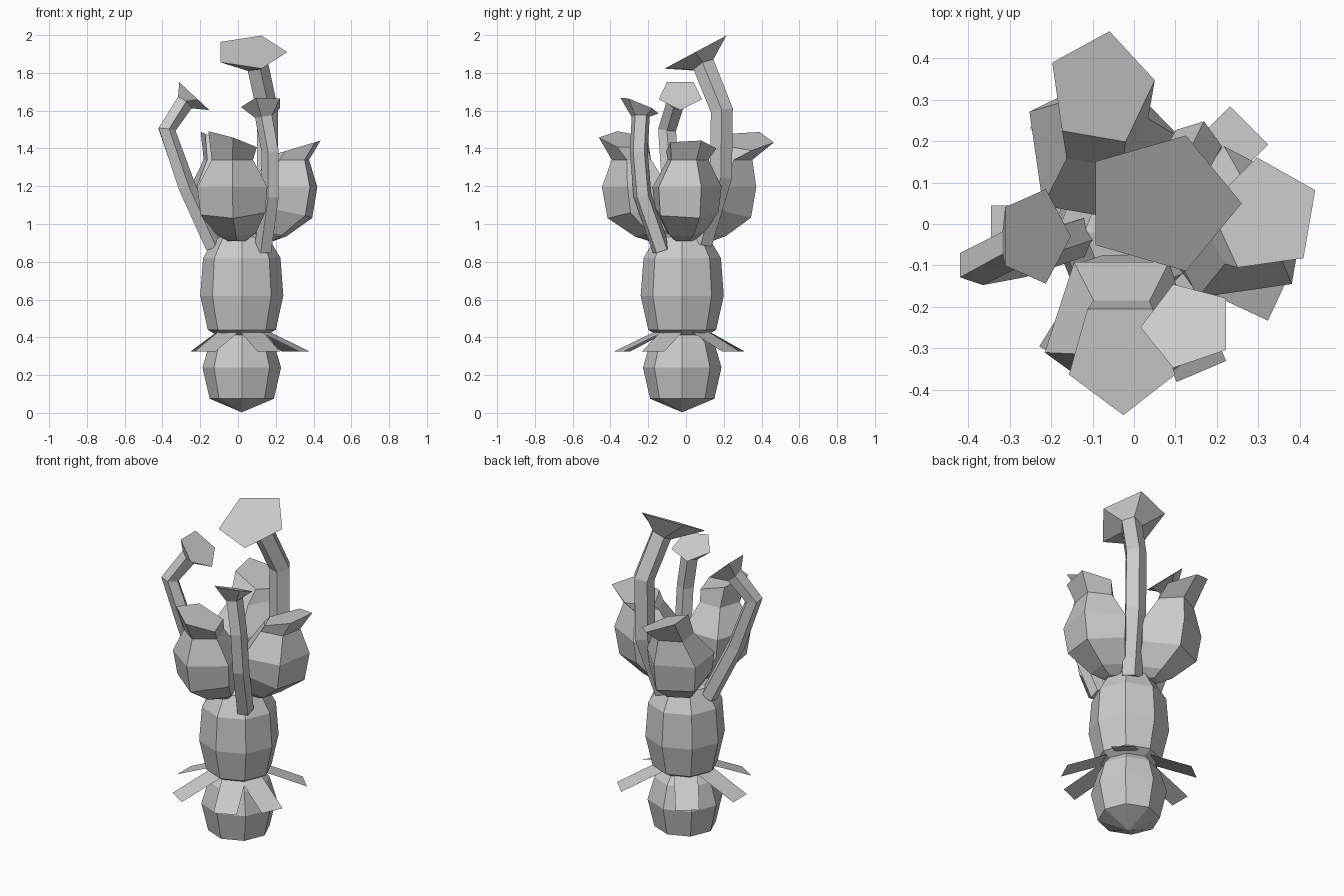
import bpy, bmesh, math
from mathutils import Vector

cube = bpy.data.objects.get("Cube")
if cube:
    bpy.data.objects.remove(cube, do_unlink=True)

grey = bpy.data.materials.new("stone_grey")
grey.use_nodes = True
COLOUR = (0.6, 0.6, 0.6, 1)
grey.diffuse_color = COLOUR
grey.node_tree.nodes["Principled BSDF"].inputs["Base Color"].default_value = COLOUR


def finish(name, bm):
    mesh = bpy.data.meshes.new(name)
    bm.to_mesh(mesh)
    bm.free()
    mesh.materials.append(grey)
    obj = bpy.data.objects.new(name, mesh)
    bpy.context.collection.objects.link(obj)
    return obj


def loft(name, rings, sides, ref):
    """Skin a closed tube through rings of (centre, normal, radius)."""
    bm = bmesh.new()
    loops = []
    for centre, normal, radius in rings:
        n = Vector(normal).normalized()
        u = Vector(ref) - n * n.dot(Vector(ref))
        u.normalize()
        v = n.cross(u)
        loops.append([bm.verts.new(Vector(centre) + radius * (
            u * math.cos(math.tau * i / sides) + v * math.sin(math.tau * i / sides)))
            for i in range(sides)])
    for a, b in zip(loops, loops[1:]):
        for i in range(sides):
            j = (i + 1) % sides
            bm.faces.new((a[i], a[j], b[j], b[i]))
    bm.faces.new(loops[0][::-1])
    bm.faces.new(loops[-1])
    bmesh.ops.remove_doubles(bm, verts=bm.verts, dist=0.002)
    bmesh.ops.recalc_face_normals(bm, faces=bm.faces)
    return finish(name, bm)


# Two stacked faceted bulbs form the trunk
UP = (0, 0, 1)
CX, CY = 0.02, -0.02


def bulb(name, profile):
    loft(name, [((CX, CY, z), UP, r) for z, r in profile], 8, (1, 0, 0))


bulb("lower_bulb", [(0.003, 0.0005), (0.075, 0.17), (0.24, 0.208), (0.37, 0.17), (0.43, 0.12)])
bulb("upper_bulb", [(0.41, 0.13), (0.44, 0.18), (0.62, 0.22), (0.82, 0.205), (0.93, 0.14), (0.96, 0.06)])

# Flat leaves hanging out from the waist
for k, degrees in enumerate((45, 127, 180, -122, -67, -25)):
    a = math.radians(degrees)
    out = Vector((math.cos(a), math.sin(a), 0))
    side = Vector((-out.y, out.x, 0)) * 0.065
    root = Vector((CX, CY, 0.435)) + out * 0.12
    tip = Vector((CX, CY, 0.325)) + out * 0.365
    bm = bmesh.new()
    bm.faces.new([bm.verts.new(p) for p in (root - side, tip - side, tip + side, root + side)])
    finish(f"leaf_{k + 1}", bm)


# Three swollen pods with a flared, tilted rim
def pod(name, middle, rim, rim_normal, ref):
    m, r = Vector((*middle, 0)), Vector(rim)
    r_flat = Vector((r.x, r.y, 0))
    c = Vector((CX, CY, 0))
    lean = (r_flat - c).normalized() * 0.2 + Vector(UP)

    def at(t, z):
        return c.lerp(m, t) + Vector((0, 0, z))
    loft(name, [
        (at(0.55, 0.91), UP, 0.05),
        (at(0.62, 0.955), lean, 0.11),
        (at(0.95, 1.065), lean, 0.18),
        (at(1.0, 1.195), UP, 0.195),
        (m.lerp(r_flat, 0.4) + Vector((0, 0, 1.34)), UP, 0.115),
        (r, rim_normal, 0.142),
    ], 5, ref)


pod("front_pod", (-0.03, -0.25), (-0.03, -0.32, 1.445), (0.33, 0.1, 1), (0, -1, 0))
pod("side_pod", (0.245, -0.005), (0.315, 0.02, 1.405), (-0.3, 0, 1), (-0.98, 0.17, 0))
pod("back_pod", (-0.08, 0.18), (-0.08, 0.325, 1.44), (0.4, 0, 1), (0.17, 0.98, 0))


# Thin bent stalks ending in five-sided funnels
def stalk(name, path, thick, cap_radius, cap_normal, ref):
    pts = [Vector(p) for p in path]
    rings = []
    for i, p in enumerate(pts[:-1]):
        before = pts[max(i - 1, 0)]
        rings.append((p, (p - before).normalized() + (pts[i + 1] - p).normalized(), thick))
    rings.append((pts[-1], cap_normal, cap_radius))
    loft(name, rings, 5, ref)


stalk("tall_stalk", [(0.09, 0.08, 0.9), (0.15, 0.185, 1.25), (0.15, 0.19, 1.6),
                     (0.1, 0.095, 1.84), (0.065, 0.05, 1.91)],
      0.062, 0.195, (0, -0.47, 0.88), (1, 0, 0))
stalk("left_stalk", [(-0.13, -0.03, 0.88), (-0.275, -0.08, 1.2), (-0.38, -0.1, 1.5),
                     (-0.285, -0.055, 1.64), (-0.24, -0.03, 1.685)],
      0.05, 0.12, (0.68, 0, 0.73), (1, 0, 0))
stalk("front_stalk", [(0.135, -0.13, 0.86), (0.175, -0.23, 1.15), (0.175, -0.25, 1.38),
                      (0.14, -0.24, 1.57), (0.13, -0.245, 1.63)],
      0.05, 0.115, (-0.1, 0.38, 0.92), (-1, 0, 0))
